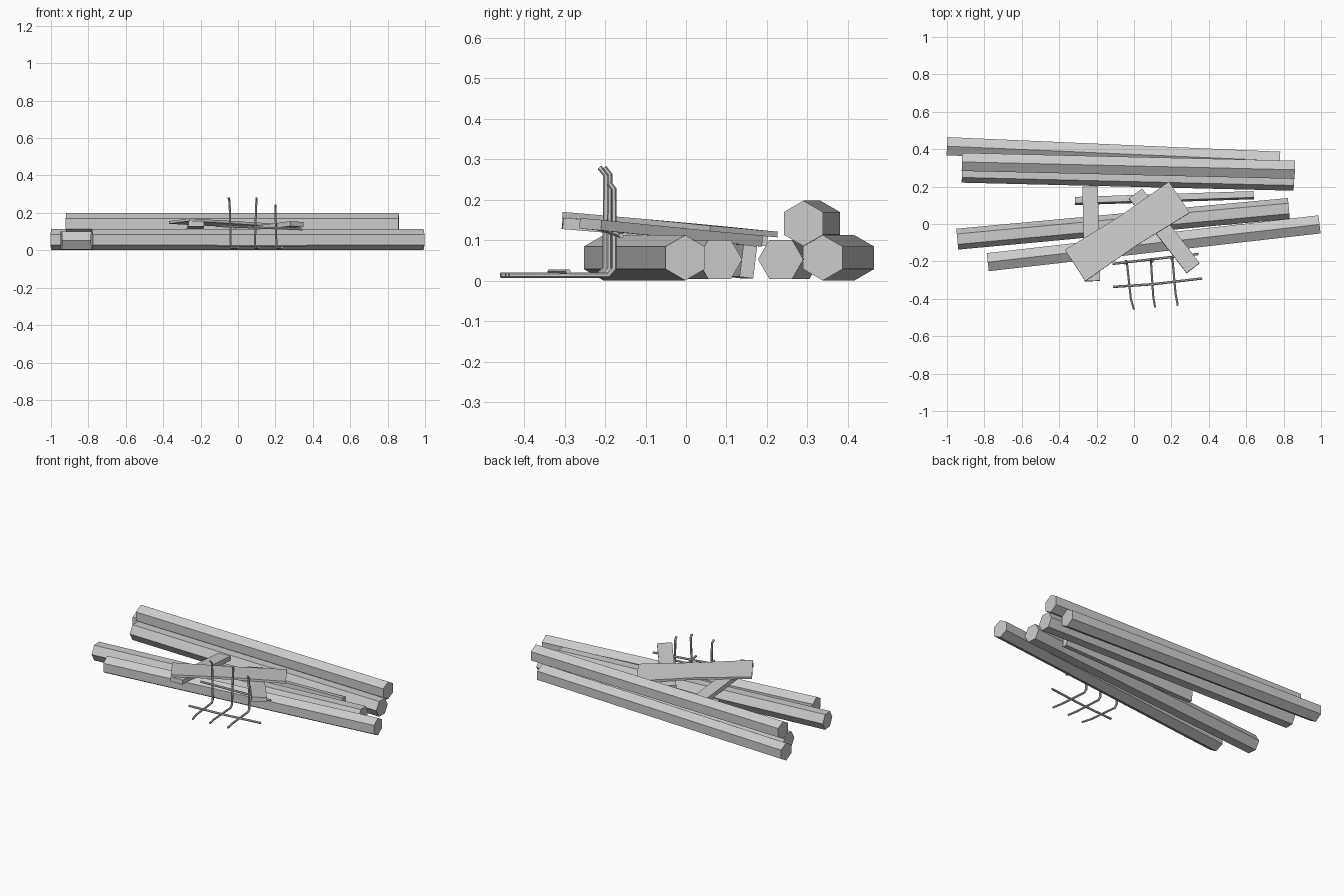
import bpy, bmesh, math
from mathutils import Vector

if "Cube" in bpy.data.objects:
    bpy.data.objects.remove(bpy.data.objects["Cube"])


def sweep(name, path, section, ref, widths=None):
    """Sweep a closed section (side, up) along a path; ref steers the up direction."""
    bm = bmesh.new()
    pts = [Vector(p) for p in path]
    ref = Vector(ref)
    rings = []
    for i, p in enumerate(pts):
        a = (p - pts[i - 1]).normalized() if i > 0 else None
        b = (pts[i + 1] - p).normalized() if i < len(pts) - 1 else None
        t = ((a or b) + (b or a)).normalized()
        mitre = 1 / max(0.5, t.dot(a or b))
        side = ref.cross(t).normalized()
        up = t.cross(side).normalized()
        w = (widths[i] if widths else 1) * mitre
        rings.append([bm.verts.new(p + side * u * w + up * v) for u, v in section])
    n = len(section)
    for r0, r1 in zip(rings, rings[1:]):
        for k in range(n):
            bm.faces.new((r0[k], r0[(k + 1) % n], r1[(k + 1) % n], r1[k]))
    bm.faces.new(rings[0])
    bm.faces.new(rings[-1])
    bmesh.ops.recalc_face_normals(bm, faces=bm.faces)
    me = bpy.data.meshes.new(name)
    bm.to_mesh(me)
    bm.free()
    ob = bpy.data.objects.new(name, me)
    bpy.context.collection.objects.link(ob)
    return ob


def ngon(n, r, start=0):
    return [(r * math.cos(math.radians(start) + 2 * math.pi * k / n),
             r * math.sin(math.radians(start) + 2 * math.pi * k / n)) for k in range(n)]


def rect(w, h, roll=0):
    c, s = math.cos(math.radians(roll)), math.sin(math.radians(roll))
    return [(x * w / 2 * c - y * h / 2 * s, x * w / 2 * s + y * h / 2 * c)
            for x, y in ((-1, -1), (1, -1), (1, 1), (-1, 1))]


# Long hexagonal poles: left y, right y, left x, right x, height, roll
poles = [
    (-1.0, 0.416, 0.78, 0.338, 0.057, 30),
    (-0.92, 0.332, 0.86, 0.290, 0.142, 30),
    (-0.92, 0.277, 0.855, 0.234, 0.053, 0),
    (-0.945, -0.081, 0.828, 0.083, 0.053, 0),
    (-0.782, -0.204, 0.992, -0.002, 0.057, 30),
]
for i, (x0, y0, x1, y1, z, roll) in enumerate(poles):
    sweep(f"pole_{i + 1}", [(x0, y0, z), (x1, y1, z)], ngon(6, 0.056, roll), (0, 0, 1))

# Narrow slat lying on its edge
sweep("edge_slat", [(-0.315, 0.123, 0.048), (0.64, 0.154, 0.048)],
      rect(0.034, 0.08, -7), (0, 0, 1))

# Planks resting on the poles
lie = (0, 0.09, 1)
sweep("plank_left", [(-0.235, 0.20, 0.1), (-0.222, -0.305, 0.142)], rect(0.083, 0.028), lie)
sweep("plank_right", [(0.008, 0.162, 0.1), (0.316, -0.236, 0.140)], rect(0.088, 0.026), lie)
sweep("plank_wide", [(-0.315, -0.222, 0.156), (-0.033, -0.038, 0.14), (0.242, 0.143, 0.122)],
      rect(0.2, 0.014), lie, [1, 0.9, 1])

# Bent metal rods, flat on the ground then turning upright
bar = ngon(6, 0.0065)
rods = [
    [(0.0, -0.458, 0.014), (-0.017, -0.40, 0.014), (-0.037, -0.215, 0.014), (-0.039, -0.20, 0.03),
     (-0.045, -0.198, 0.262), (-0.05, -0.213, 0.28)],
    [(0.113, -0.446, 0.014), (0.103, -0.39, 0.014), (0.091, -0.205, 0.014), (0.09, -0.19, 0.03),
     (0.098, -0.188, 0.262), (0.099, -0.202, 0.28)],
    [(0.234, -0.437, 0.014), (0.222, -0.37, 0.014), (0.206, -0.192, 0.014), (0.205, -0.178, 0.03),
     (0.2, -0.178, 0.226), (0.2, -0.19, 0.242)],
]
for i, path in enumerate(rods):
    sweep(f"bent_rod_{i + 1}", path, bar, (1, 0, 0))

# Cross rods: one on the ground, one across the uprights
sweep("cross_rod_low", [(-0.112, -0.336, 0.023), (0.1, -0.322, 0.023), (0.365, -0.291, 0.023)],
      bar, (0, 0, 1))
sweep("cross_rod_high", [(-0.115, -0.213, 0.13), (0.345, -0.16, 0.112)], bar, (0, 0, 1))
